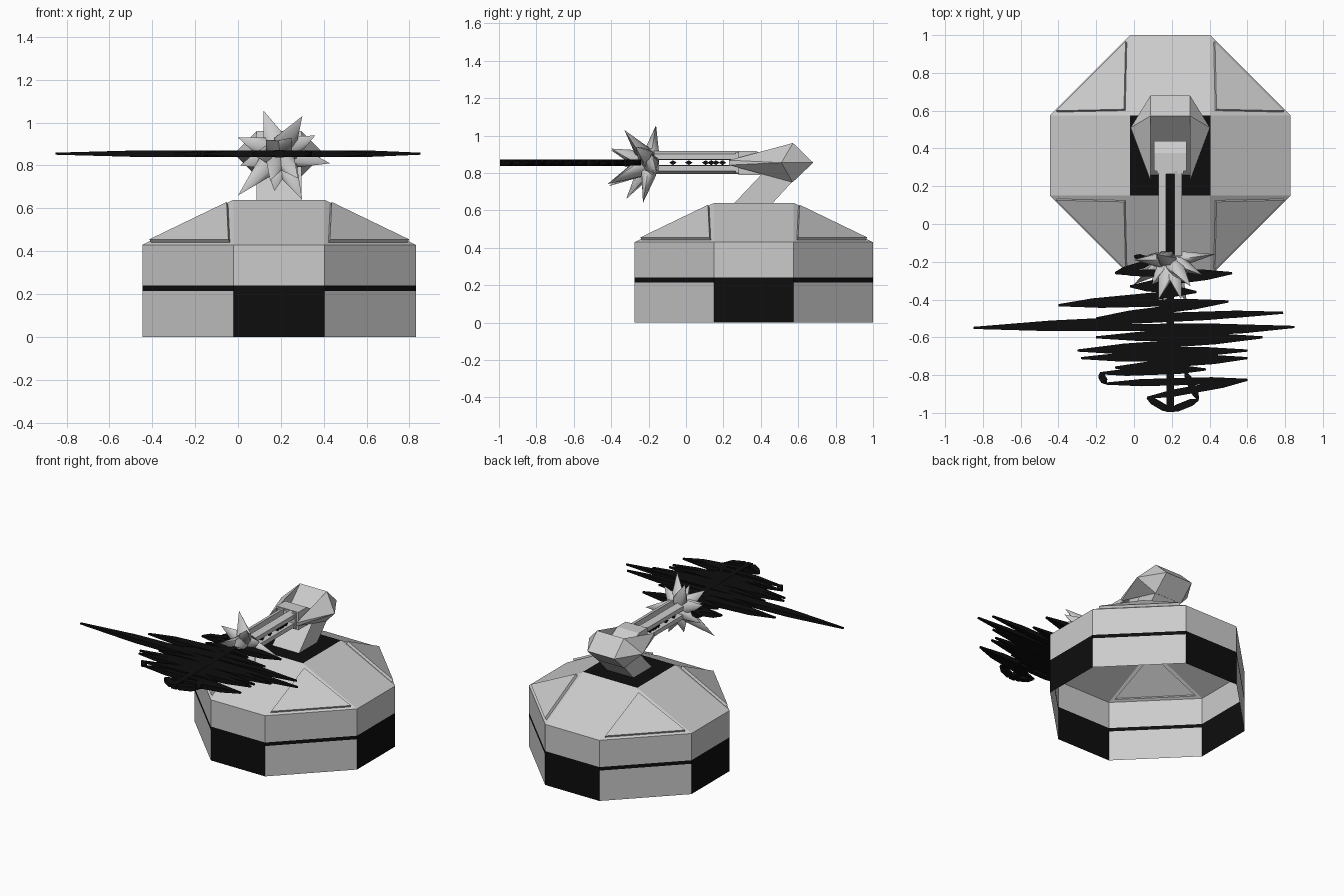
import bpy, bmesh, math
from mathutils import Vector

if "Cube" in bpy.data.objects:
    bpy.data.objects.remove(bpy.data.objects["Cube"])

CX, CY, CZ = 0.192, 0.3625, 0.855
black = bpy.data.materials.new("black")
black.diffuse_color = (0.004, 0.004, 0.004, 1)
black.use_nodes = True
black.node_tree.nodes["Principled BSDF"].inputs["Base Color"].default_value = black.diffuse_color
grey = bpy.data.materials.new("grey")
grey.diffuse_color = (0.8, 0.8, 0.8, 1)
grey.use_nodes = True
grey.node_tree.nodes["Principled BSDF"].inputs["Base Color"].default_value = grey.diffuse_color


def finish(name, bm, mats=(), recalc=True):
    if recalc:
        bmesh.ops.recalc_face_normals(bm, faces=bm.faces)
    me = bpy.data.meshes.new(name)
    bm.to_mesh(me)
    bm.free()
    for m in mats:
        me.materials.append(m)
    ob = bpy.data.objects.new(name, me)
    bpy.context.collection.objects.link(ob)
    return ob


def hull(bm, pts):
    vs = [bm.verts.new(p) for p in pts]
    res = bmesh.ops.convex_hull(bm, input=vs)
    junk = [v for v in vs if not v.link_faces]
    bmesh.ops.delete(bm, geom=junk, context='VERTS')


def box(bm, x0, x1, y0, y1, z0, z1):
    hull(bm, [(x, y, z) for x in (x0, x1) for y in (y0, y1) for z in (z0, z1)])


def prism_x(bm, x0, x1, profile):
    hull(bm, [(x, y, z) for x in (x0, x1) for y, z in profile])


# Octagonal base shell, open underneath, with black band and panels
R, r = 0.6375, 0.2125
octagon = [(-r, -R), (r, -R), (R, -r), (R, r), (r, R), (-r, R), (-R, r), (-R, -r)]
bm = bmesh.new()
rings = [[bm.verts.new((CX + x, CY + y, z)) for x, y in octagon]
         for z in (0, 0.215, 0.24, 0.43)]
for k in range(3):
    for i in range(8):
        j = (i + 1) % 8
        f = bm.faces.new((rings[k][i], rings[k][j], rings[k + 1][j], rings[k + 1][i]))
        f.material_index = 1 if k == 1 or (k == 0 and i % 2 == 0) else 0
top = [bm.verts.new((CX + x, CY + y, 0.64)) for x, y in ((-r, -r), (r, -r), (r, r), (-r, r))]
bm.faces.new(top).material_index = 1
corners = []
edge = rings[3]
for i in range(4):
    a, b, c = edge[2 * i], edge[2 * i + 1], edge[(2 * i + 2) % 8]
    bm.faces.new((a, b, top[(i + 1) % 4], top[i]))
    corners.append(bm.faces.new((b, c, top[(i + 1) % 4])))
bm.normal_update()
# Raised triangular corner panels
bmesh.ops.inset_individual(bm, faces=corners, thickness=0.044)
for f in corners:
    n = f.normal.copy()
    new = bmesh.ops.extrude_discrete_faces(bm, faces=[f])["faces"][0]
    bmesh.ops.translate(bm, verts=new.verts, vec=n * 0.018)
finish("base", bm, (grey, black), recalc=False)

# Slanted neck
X0, X1 = CX - 0.105, CX + 0.105
bm = bmesh.new()
prism_x(bm, X0, X1, [(0.25, 0.63), (0.455, 0.63), (0.57, 0.755), (0.57, 0.82), (0.43, 0.82)])
finish("neck", bm)

# Elbow: central wedge with a tapered cheek on either side
bm = bmesh.new()
prism_x(bm, X0, X1, [(0.572, 0.96), (0.68, CZ), (0.57, 0.75), (0.43, 0.82)])
for s in (-1, 1):
    x = CX + s * 0.105
    hull(bm, [(x, 0.572, 0.96), (x, 0.68, CZ), (x, 0.57, 0.75),
              (x, 0.23, 0.868), (x, 0.23, 0.842), (CX + s * 0.21, 0.51, CZ)])
finish("elbow", bm)

# Barrel mount
bm = bmesh.new()
prism_x(bm, CX - 0.085, CX + 0.085, [(0.28, 0.79), (0.28, 0.917), (0.375, 0.917),
                                     (0.44, 0.88), (0.44, 0.79)])
prism_x(bm, CX - 0.07, CX + 0.07, [(0.265, 0.8), (0.265, 0.91), (0.3, 0.91), (0.3, 0.8)])
finish("barrel_mount", bm)

# Four barrel rails around an open slot
bm = bmesh.new()
for sx in (-1, 1):
    for sz in (-1, 1):
        hull(bm, [(CX + sx * a, y, CZ + sz * b) for y in (-0.17, 0.29)
                  for a, b in ((0.022, 0.016), (0.063, 0.016), (0.063, 0.045), (0.022, 0.062))])
finish("barrel_rails", bm)

# Black inner strips and small diamonds in the slot
bm = bmesh.new()
for s in (-1, 1):
    box(bm, CX - 0.023, CX + 0.023, -0.17, 0.28, CZ + s * 0.013, CZ + s * 0.02)
for y in (-0.07, 0.015, 0.105, 0.135, 0.16, 0.195):
    hull(bm, [(CX + x, y + d, CZ + z) for x in (-0.05, 0.05)
              for d, z in ((-0.02, 0), (0.02, 0), (0, 0.013), (0, -0.013))])
finish("barrel_core", bm, (black,))

# Burst of smooth spikes at the muzzle
tips = [(0.12, -0.16, 1.055), (0.30, -0.33, 1.03), (0.43, -0.16, 0.81), (0.30, -0.23, 0.64),
        (0.00, -0.32, 0.66), (0.00, -0.19, 0.93), (0.13, -0.40, 0.92), (0.28, -0.42, 0.74),
        (0.15, -0.41, 0.73), (0.25, -0.40, 0.93), (0.01, -0.18, 0.80), (0.36, -0.27, 0.94),
        (0.17, -0.22, 0.68), (0.07, -0.36, 0.85)]
bm = bmesh.new()
root = Vector((CX, -0.19, CZ))
for t in tips:
    t = Vector(t)
    d = (t - root).normalized()
    u = d.cross(Vector((0, 1, 0))).normalized()
    w = d.cross(u)
    c = root + d * 0.06
    ring = [c + u * (0.058 * math.cos(a)) + w * (0.045 * math.sin(a))
            for a in (k * math.tau / 6 for k in range(6))]
    for p in ring:
        p.y = min(p.y, -0.145)
    hull(bm, ring + [t, root + Vector((0, 0.03, 0))])
burst = finish("muzzle_burst", bm)
bpy.context.view_layer.objects.active = burst
burst.select_set(True)
bpy.ops.object.shade_smooth_by_angle(angle=math.radians(65))

# Straight beam
bm = bmesh.new()
box(bm, CX - 0.02, CX + 0.02, -0.995, -0.17, CZ - 0.017, CZ + 0.017)
finish("beam", bm, (black,))

# Flat zigzag sparks crossing the beam
path = [(0.0, -0.17), (0.1, -0.2), (-0.1, -0.26), (0.52, -0.26), (-0.02, -0.33), (0.33, -0.36),
        (-0.4, -0.43), (0.5, -0.41), (-0.2, -0.5), (0.79, -0.47), (-0.85, -0.55), (0.85, -0.545),
        (-0.2, -0.6), (0.68, -0.6), (-0.3, -0.67), (0.6, -0.67), (-0.28, -0.71), (0.6, -0.71),
        (-0.1, -0.76), (0.38, -0.77), (-0.18, -0.79), (-0.15, -0.845), (0.6, -0.825),
        (0.07, -0.92), (0.19, -0.99), (0.34, -0.93), (0.27, -0.78)]
bm = bmesh.new()
for a, b in zip(path, path[1:]):
    a, b = Vector((*a, CZ)), Vector((*b, CZ))
    d = (b - a).normalized()
    side = Vector((-d.y, d.x, 0))
    pts = []
    for f, s in ((0, 0.3), (0.25, 1), (0.75, 1), (1, 0.3)):
        for i in (-1, 1):
            for k in (-1, 1):
                pts.append(a.lerp(b, f) + side * (i * 0.019 * s) + Vector((0, 0, k * 0.016 * s)))
    hull(bm, pts)
finish("sparks", bm, (black,))
